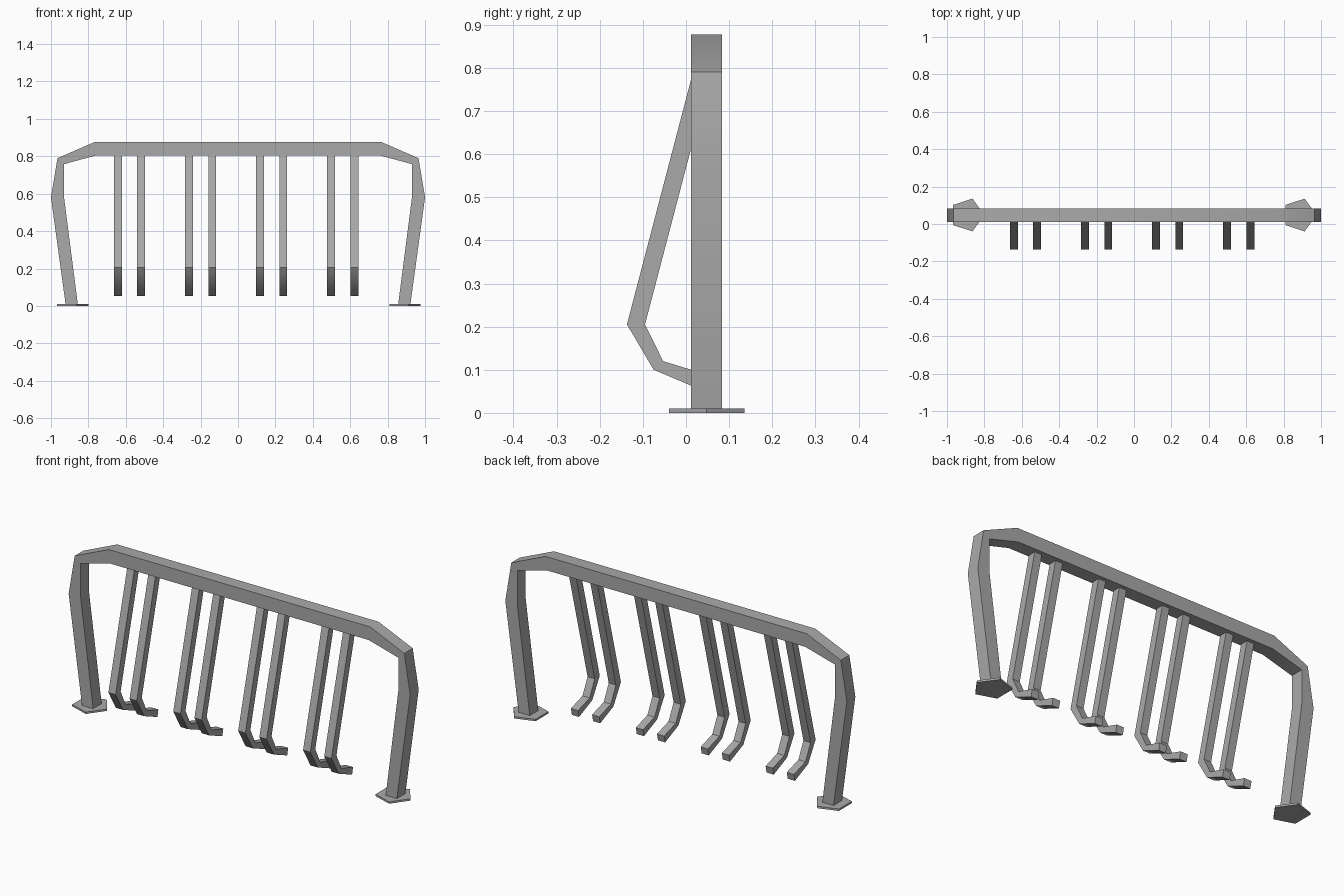
import bpy
import bmesh
import math

cube = bpy.data.objects.get("Cube")
if cube:
    bpy.data.objects.remove(cube, do_unlink=True)

steel = bpy.data.materials.new("grey_steel")
steel.use_nodes = True
GREY = (0.4, 0.4, 0.4, 1.0)
steel.diffuse_color = GREY
steel.node_tree.nodes["Principled BSDF"].inputs["Base Color"].default_value = GREY


def bent_bar(name, side_a, side_b, depth, place):
    """Square bar between two matching edge lines, given depth by place(u, v, d)."""
    bm = bmesh.new()
    rings = []
    for a, b in zip(side_a, side_b):
        corners = [(a, depth[0]), (b, depth[0]), (b, depth[1]), (a, depth[1])]
        rings.append([bm.verts.new(place(p[0], p[1], d)) for p, d in corners])
    for r, s in zip(rings, rings[1:]):
        for i in range(4):
            j = (i + 1) % 4
            bm.faces.new((r[i], r[j], s[j], s[i]))
    bm.faces.new(rings[0])
    bm.faces.new(rings[-1][::-1])
    bmesh.ops.recalc_face_normals(bm, faces=bm.faces)
    mesh = bpy.data.meshes.new(name)
    bm.to_mesh(mesh)
    bm.free()
    obj = bpy.data.objects.new(name, mesh)
    bpy.context.collection.objects.link(obj)
    return finish(obj)


def finish(obj):
    obj.data.materials.append(steel)
    bpy.ops.object.select_all(action="DESELECT")
    obj.select_set(True)
    bpy.context.view_layer.objects.active = obj
    bpy.ops.object.shade_smooth_by_angle(angle=math.radians(40))
    return obj


def mirrored(half):
    return half + [(-x, z) for x, z in reversed(half)]


# Arched frame: two splayed legs and a top rail
outer = [(-0.922, 0.01), (-1.0, 0.58), (-0.965, 0.79), (-0.765, 0.877)]
inner = [(-0.856, 0.005), (-0.93, 0.58), (-0.93, 0.758), (-0.757, 0.805)]
bent_bar("arched_frame", mirrored(outer), mirrored(inner), (0.012, 0.083),
         lambda u, v, d: (u, d, v))

# Wheel holders: four pairs of hooked bars hanging from the rail
front = [(0.024, 0.82), (-0.137, 0.205), (-0.075, 0.1), (0.036, 0.053)]
back = [(0.066, 0.82), (-0.095, 0.205), (-0.053, 0.12), (0.044, 0.09)]
for pair in range(4):
    for side, offset in (("right", -0.062), ("left", 0.062)):
        x = -0.58 + 0.38 * pair + offset
        bent_bar(f"wheel_holder_{pair + 1}_{side}", front, back,
                 (x - 0.021, x + 0.021), lambda u, v, d: (d, u, v))

# Five-sided foot plates, both pointing the same way
for side, x in (("right", -0.892), ("left", 0.884)):
    bpy.ops.mesh.primitive_cylinder_add(vertices=5, radius=0.092, depth=0.01,
                                        location=(x, 0.048, 0.005))
    plate = bpy.context.object
    plate.name = f"foot_plate_{side}"
    plate.rotation_euler.z = -math.pi / 2
    finish(plate)
